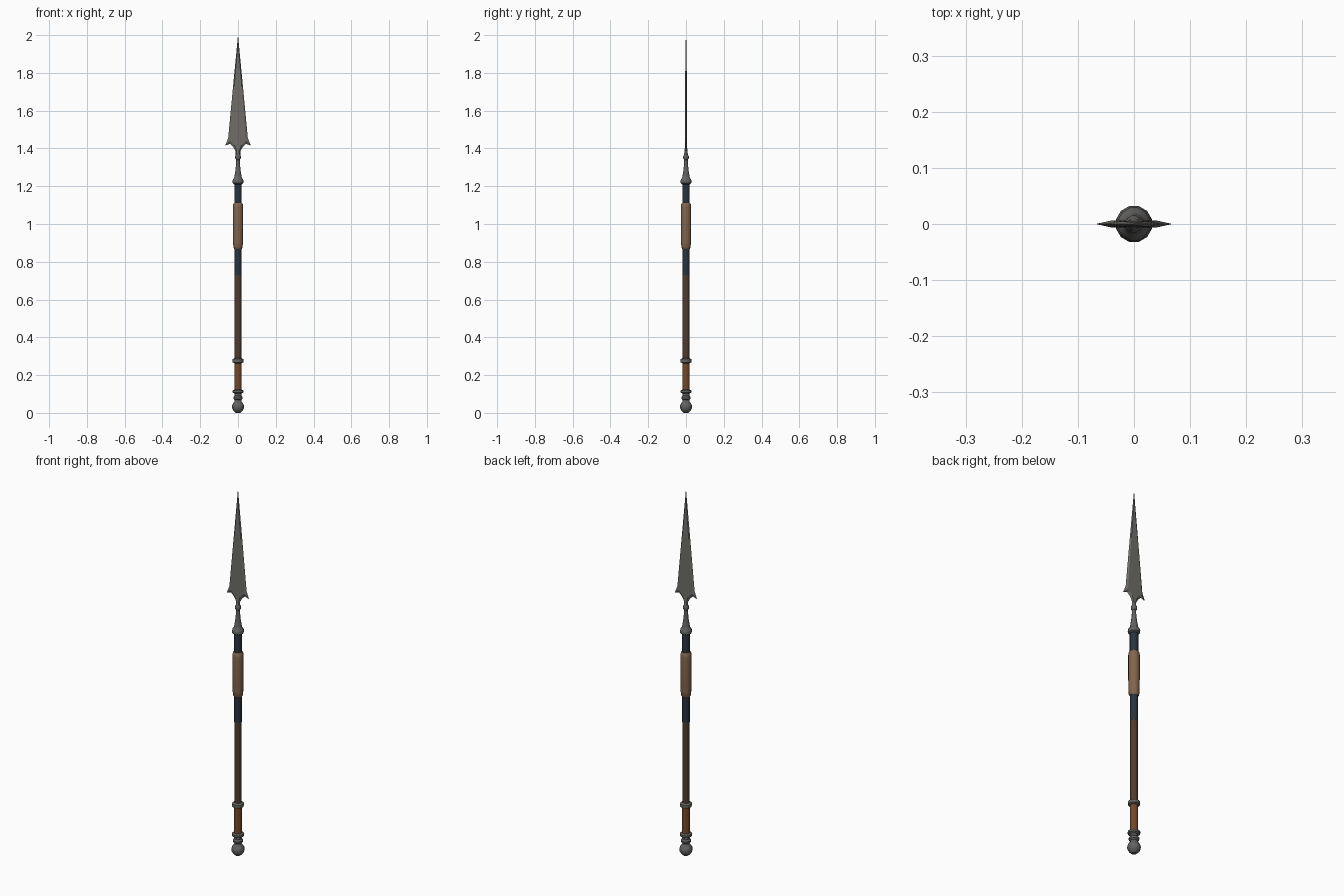
import bpy, bmesh, math

if "Cube" in bpy.data.objects:
    bpy.data.objects.remove(bpy.data.objects["Cube"])


def material(name, r, g, b):
    m = bpy.data.materials.new(name)
    m.diffuse_color = (r, g, b, 1)
    m.use_nodes = True
    m.node_tree.nodes["Principled BSDF"].inputs["Base Color"].default_value = m.diffuse_color
    return m


STEEL = material("blade steel", 0.165, 0.155, 0.140)
IRON = material("dark iron", 0.125, 0.123, 0.118)
WOOD = material("dark wood", 0.085, 0.045, 0.027)
ORANGE = material("orange brown leather", 0.175, 0.066, 0.024)
TAN = material("tan leather", 0.225, 0.130, 0.075)
BLUE = material("navy wrap", 0.022, 0.034, 0.048)


def finish(name, bm, mat, angle=None):
    bmesh.ops.remove_doubles(bm, verts=bm.verts, dist=1e-5)
    bmesh.ops.recalc_face_normals(bm, faces=bm.faces)
    me = bpy.data.meshes.new(name)
    bm.to_mesh(me)
    bm.free()
    me.materials.append(mat)
    ob = bpy.data.objects.new(name, me)
    bpy.context.collection.objects.link(ob)
    if angle:
        bpy.ops.object.select_all(action='DESELECT')
        ob.select_set(True)
        bpy.context.view_layer.objects.active = ob
        bpy.ops.object.shade_smooth_by_angle(angle=math.radians(angle))
    return ob


def lathe(name, profile, mat, sides=12, angle=40):
    """Turned part from (radius, height) points, capped at both ends."""
    bm = bmesh.new()
    rings = [[bm.verts.new((r * math.cos(2 * math.pi * (i + .5) / sides),
                            r * math.sin(2 * math.pi * (i + .5) / sides), z))
              for i in range(sides)] for r, z in profile]
    for a, b in zip(rings, rings[1:]):
        for i in range(sides):
            j = (i + 1) % sides
            bm.faces.new((a[i], a[j], b[j], b[i]))
    bm.faces.new(rings[0][::-1])
    bm.faces.new(rings[-1])
    return finish(name, bm, mat, angle)


# pommel: ball, neck and two rings
ball = [(0.033 * math.sin(t), 0.033 - 0.033 * math.cos(t))
        for t in [math.pi * k / 10 for k in range(1, 9)]]
ball[0] = (0.012, 0.0)
lathe("pommel", ball + [(0.018, 0.068), (0.025, 0.074), (0.026, 0.084),
                        (0.019, 0.092), (0.019, 0.102), (0.030, 0.108),
                        (0.030, 0.119), (0.020, 0.124)], IRON)

# shaft sections
lathe("lower_grip", [(0.020, 0.12), (0.020, 0.27)], ORANGE)
lathe("lower_ring", [(0.019, 0.262), (0.029, 0.268), (0.030, 0.276),
                     (0.029, 0.284), (0.018, 0.291)], IRON)
lathe("shaft", [(0.0185, 0.28), (0.0185, 0.735)], WOOD)
lathe("lower_wrap", [(0.0195, 0.73), (0.0195, 0.885)], BLUE)
lathe("main_grip", [(0.020, 0.868), (0.025, 0.875), (0.027, 0.90),
                    (0.028, 1.00), (0.028, 1.09), (0.026, 1.107),
                    (0.020, 1.113)], TAN)
lathe("upper_wrap", [(0.0205, 1.10), (0.0205, 1.22)], BLUE)

# socket with base ring and collar
lathe("socket", [(0.021, 1.210), (0.029, 1.216), (0.030, 1.226),
                 (0.028, 1.236), (0.021, 1.243), (0.019, 1.255),
                 (0.014, 1.285), (0.011, 1.315), (0.010, 1.340),
                 (0.015, 1.346), (0.0155, 1.358), (0.011, 1.366),
                 (0.007, 1.385)], IRON)

# blade: thin edge outline and raised flat field, mirrored on all sides
edge = [(0.012, 1.36), (0.013, 1.387), (0.025, 1.408), (0.042, 1.424),
        (0.068, 1.415), (0.052, 1.455), (0.026, 1.73), (0.0, 2.0)]
field = [(0.007, 1.36), (0.008, 1.39), (0.017, 1.415), (0.031, 1.431),
         (0.041, 1.437), (0.041, 1.46), (0.020, 1.73), (0.0, 1.96)]
thick = [0.008, 0.007, 0.006, 0.006, 0.006, 0.006, 0.005, 0.002]
bm = bmesh.new()


def face(points):
    pts = list(dict.fromkeys((round(x, 5), y, z) for x, y, z in points))
    if len(pts) > 2:
        bm.faces.new([bm.verts.new(p) for p in pts])


for k in range(len(edge) - 1):
    (ex, ez), (fx, fz) = edge[k], field[k]
    (gx, gz), (hx, hz) = edge[k + 1], field[k + 1]
    for sy in (-1, 1):
        y0, y1 = sy * thick[k], sy * thick[k + 1]
        face([(-fx, y0, fz), (fx, y0, fz), (hx, y1, hz), (-hx, y1, hz)])
        for sx in (-1, 1):
            face([(sx * ex, 0, ez), (sx * gx, 0, gz),
                  (sx * hx, y1, hz), (sx * fx, y0, fz)])
finish("blade", bm, STEEL)
